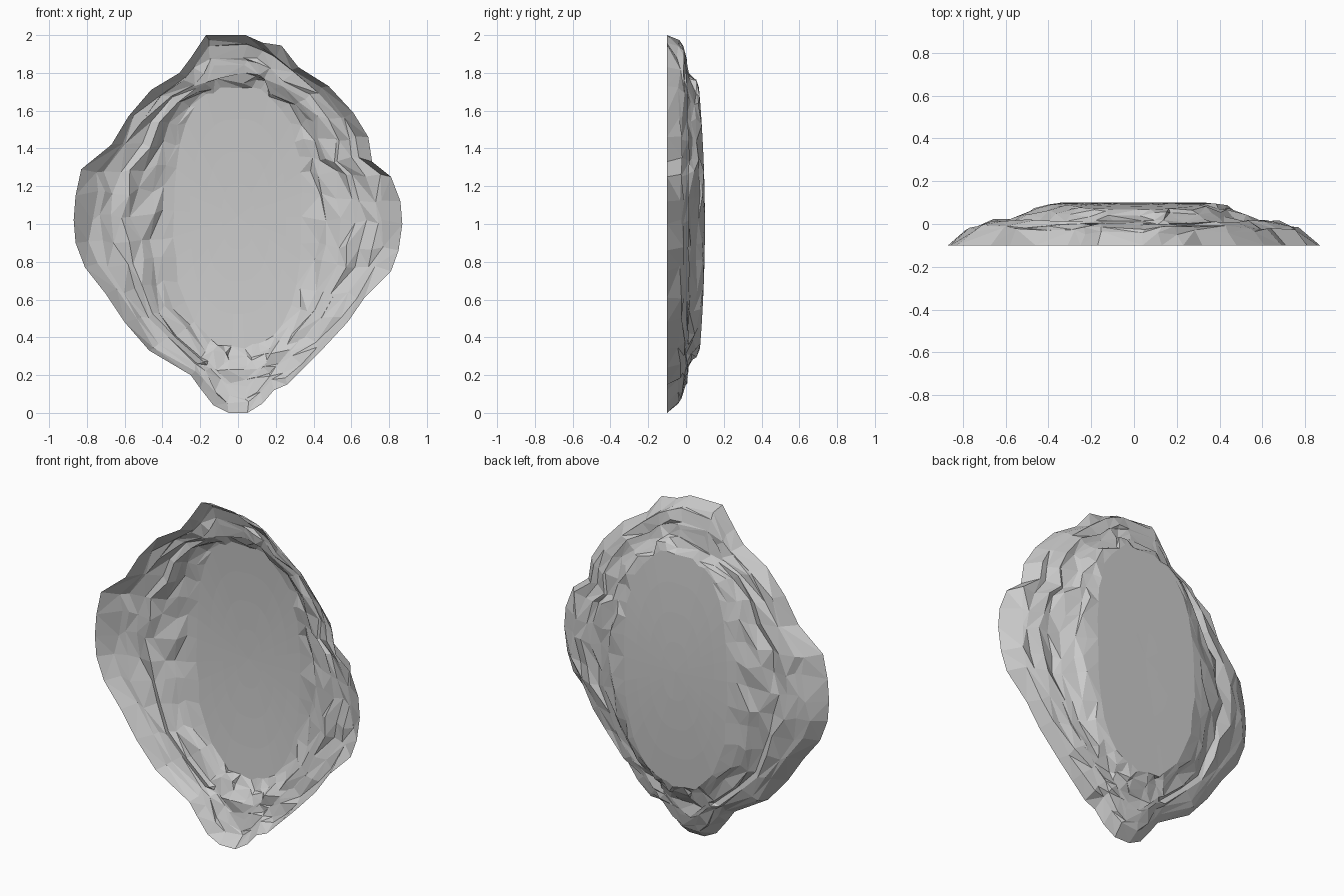
import bpy
import bmesh
import math
import random
from mathutils import Vector

random.seed(7)

# Remove the default cube only
default_cube = bpy.data.objects.get("Cube")
if default_cube:
    bpy.data.objects.remove(default_cube, do_unlink=True)


def make_material(name, value):
    material = bpy.data.materials.new(name)
    material.use_nodes = True
    colour = (value, value, value, 1)
    material.diffuse_color = colour
    material.node_tree.nodes["Principled BSDF"].inputs["Base Color"].default_value = colour
    return material


# Irregular outer rim, anticlockwise from the left side (x, z)
RIM = [
    (.87, 1), (.86, 1.12), (.81, 1.25), (.71, 1.33), (.69, 1.46), (.61, 1.59),
    (.48, 1.73), (.32, 1.83), (.23, 1.945), (.13, 1.96), (.04, 2), (-.17, 2),
    (-.25, 1.88), (-.31, 1.8), (-.46, 1.71), (-.58, 1.57), (-.67, 1.42),
    (-.83, 1.29), (-.86, 1.15), (-.87, 1.02), (-.86, .9), (-.81, .77),
    (-.7, .63), (-.6, .48), (-.47, .33), (-.25, .2), (-.2, .13), (-.13, .04),
    (-.05, 0), (.05, 0), (.13, .05), (.19, .12), (.26, .15), (.35, .24),
    (.45, .34), (.58, .48), (.67, .61), (.81, .75), (.85, .86),
]

# Wall steps: fraction of the way to the floor, depth at the sides, depth at the ends
WALL = [
    (0, -.1, -.1), (.17, -.025, -.045), (.27, -.015, -.015), (.42, .015, -.005),
    (.5, .003, 0), (.62, .035, .002), (.75, .065, .015), (.87, .087, .045),
]
FLOOR_SCALES = (1, .75, .5, .25)
FLOOR_CENTRE = Vector((0, 1.04))
FLOOR_WIDTH, FLOOR_HEIGHT = .34, .69


def signed_power(value, power):
    return math.copysign(abs(value) ** power, value)


def floor_edge(point):
    """Point on the rounded floor outline that faces a rim point."""
    angle = math.atan2(point.y - 1, point.x / .87)
    return FLOOR_CENTRE + Vector((
        FLOOR_WIDTH * signed_power(math.cos(angle), .8),
        FLOOR_HEIGHT * signed_power(math.sin(angle), .8),
    ))


def floor_depth(z):
    return .1 - .06 * (z - 1) ** 2


def jitter(amount):
    return random.uniform(-amount, amount)


bm = bmesh.new()
rim = [Vector(p) for p in RIM]
rings = []

# Rugged stepped wall
for step, side_depth, end_depth in WALL:
    rough = 0 if step == 0 else 1
    ring = []
    for outer in rim:
        inner = floor_edge(outer)
        flat = outer.lerp(inner, step + rough * jitter(.05))
        endness = abs(outer.y - 1) ** 2
        depth = side_depth + (end_depth - side_depth) * endness
        ring.append(bm.verts.new((
            flat.x + rough * jitter(.018),
            depth + rough * jitter(.012),
            flat.y + rough * jitter(.018),
        )))
    rings.append(ring)

# Gently curved floor
for scale in FLOOR_SCALES:
    rough = .02 if scale == 1 else 0
    ring = []
    for outer in rim:
        flat = FLOOR_CENTRE.lerp(floor_edge(outer), scale + jitter(rough))
        ring.append(bm.verts.new((flat.x, floor_depth(flat.y), flat.y)))
    rings.append(ring)

# Skin the rings with triangles of alternating direction
count = len(rim)
for level, (outer_ring, inner_ring) in enumerate(zip(rings, rings[1:])):
    for i in range(count):
        j = (i + 1) % count
        a, b, c, d = outer_ring[i], inner_ring[i], inner_ring[j], outer_ring[j]
        if level >= len(WALL):
            bm.faces.new((a, d, c, b))
        elif random.random() < .5:
            bm.faces.new((a, d, c))
            bm.faces.new((a, c, b))
        else:
            bm.faces.new((a, d, b))
            bm.faces.new((d, c, b))

centre = bm.verts.new((FLOOR_CENTRE.x, floor_depth(FLOOR_CENTRE.y), FLOOR_CENTRE.y))
for i in range(count):
    bm.faces.new((rings[-1][i], rings[-1][(i + 1) % count], centre))

mesh = bpy.data.meshes.new("hollow_rock_shell")
bm.to_mesh(mesh)
bm.free()
mesh.materials.append(make_material("light grey stone", .6))
shell = bpy.data.objects.new("hollow_rock_shell", mesh)
bpy.context.collection.objects.link(shell)
